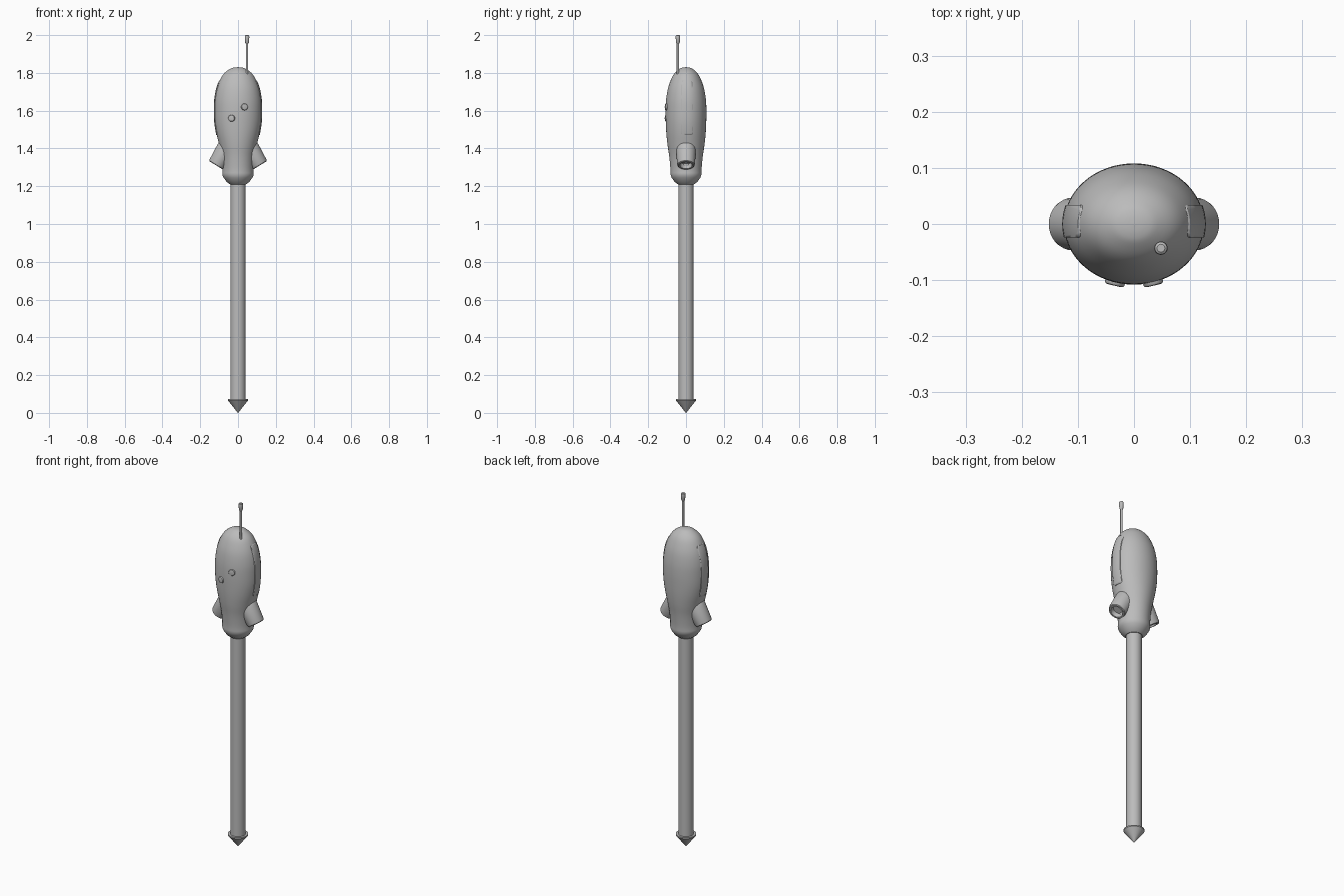
import bpy, bmesh, math
from mathutils import Matrix, Vector

if "Cube" in bpy.data.objects:
    bpy.data.objects.remove(bpy.data.objects["Cube"], do_unlink=True)

grey = bpy.data.materials.new("plain grey")
grey.use_nodes = True
grey.diffuse_color = (0.5, 0.5, 0.5, 1)
grey.node_tree.nodes["Principled BSDF"].inputs["Base Color"].default_value = (0.5, 0.5, 0.5, 1)


def finish(name, bm, angle=35):
    bmesh.ops.recalc_face_normals(bm, faces=bm.faces)
    mesh = bpy.data.meshes.new(name)
    bm.to_mesh(mesh)
    bm.free()
    mesh.materials.append(grey)
    ob = bpy.data.objects.new(name, mesh)
    bpy.context.collection.objects.link(ob)
    bpy.ops.object.select_all(action='DESELECT')
    ob.select_set(True)
    bpy.context.view_layer.objects.active = ob
    bpy.ops.object.shade_smooth_by_angle(angle=math.radians(angle))
    return ob


def refine(points, steps):
    """Catmull-Rom smoothing of a profile."""
    pts = [Vector(p) for p in points]
    out = []
    for i in range(len(pts) - 1):
        a, b, c, d = pts[max(i - 1, 0)], pts[i], pts[i + 1], pts[min(i + 2, len(pts) - 1)]
        for s in range(steps):
            t = s / steps
            out.append(0.5 * (2 * b + (c - a) * t + (2 * a - 5 * b + 4 * c - d) * t * t
                              + (3 * b - a - 3 * c + d) * t ** 3))
    return out + [pts[-1]]


def loft(name, rings, segs=32, matrix=Matrix(), grow=0.0):
    """Stack elliptical rings (rx, ry, z) and cap both ends."""
    bm = bmesh.new()
    loops = []
    for rx, ry, z in rings:
        loops.append([bm.verts.new(((rx + grow) * math.cos(k * math.tau / segs),
                                    (ry + grow) * math.sin(k * math.tau / segs), z))
                      for k in range(segs)])
    for a, b in zip(loops, loops[1:]):
        for k in range(segs):
            n = (k + 1) % segs
            bm.faces.new((a[k], a[n], b[n], b[k]))
    bm.faces.new(loops[0])
    bm.faces.new(loops[-1])
    bm.transform(matrix)
    return finish(name, bm)


def turned(name, profile, segs=32, matrix=Matrix()):
    return loft(name, [(r, r, z) for r, z in profile], segs, matrix)


# Body: smooth upper shell, then a crisp chamfered collar
shell = refine([(0.083, 0.082, 1.265), (0.082, 0.083, 1.30), (0.087, 0.089, 1.36),
                (0.100, 0.098, 1.42), (0.114, 0.104, 1.48), (0.123, 0.107, 1.54),
                (0.125, 0.108, 1.60), (0.123, 0.105, 1.66), (0.112, 0.095, 1.72),
                (0.092, 0.077, 1.77), (0.071, 0.059, 1.80), (0.042, 0.035, 1.821),
                (0.022, 0.018, 1.828), (0.001, 0.001, 1.83)], 4)
collar = [Vector(p) for p in ((0.043, 0.043, 1.21), (0.060, 0.060, 1.223),
                              (0.076, 0.076, 1.245), (0.081, 0.080, 1.255))]
loft("body", collar + shell, 64)

# Pole and its pointed foot
turned("pole", [(0.04, 0.06), (0.04, 1.225)])
turned("ground_spike", [(0.001, 0), (0.053, 0.066), (0.053, 0.073)])

# Antenna
place = Matrix.Translation((0.048, -0.043, 0))
turned("antenna_rod", [(0.006, 1.77), (0.006, 1.965)], 16, place)
turned("antenna_tip", [(0.006, 1.954), (0.010, 1.960), (0.012, 1.990),
                       (0.011, 1.997), (0.007, 2.0)], 20, place)

# Round buttons on the front
for name, x, z in (("left_button", 0.034, 1.62), ("right_button", -0.034, 1.56)):
    y = -0.108 * math.sqrt(1 - (x / 0.125) ** 2)
    aim = Vector((x / 0.125 ** 2, y / 0.108 ** 2, 0)).to_track_quat('Z', 'Y').to_matrix().to_4x4()
    turned(name, [(0.018, -0.015), (0.018, 0.002), (0.016, 0.005), (0.012, 0.006)], 24,
           Matrix.Translation((x, y, z)) @ aim)

for side, word in ((1, "left"), (-1, "right")):
    # Hollow pod, angled down and outward
    aim = Vector((side * 0.52, 0, -0.85)).to_track_quat('Z', 'Y').to_matrix().to_4x4()
    turned(word + "_pod", [(0.015, -0.150), (0.035, -0.145), (0.047, -0.132), (0.052, -0.115),
                           (0.052, -0.09), (0.047, -0.01), (0.045, -0.003), (0.041, 0.0),
                           (0.033, 0.0), (0.031, -0.004), (0.029, -0.025)], 32,
           Matrix.Translation((side * 0.115, 0, 1.310)) @ aim)

    # Raised side panel that follows the shell, with rounded corners
    panel = loft(word + "_side_panel", shell, 64, grow=0.003)
    bm = bmesh.new()
    bmesh.ops.create_cube(bm, size=1, matrix=Matrix.Translation((side * 0.13, 0.005, 1.615))
                          @ Matrix.Diagonal((0.14, 0.058, 0.29, 1)))
    edges = [e for e in bm.edges if abs(e.verts[0].co.x - e.verts[1].co.x) > 0.1]
    bmesh.ops.bevel(bm, geom=edges, offset=0.012, segments=4, profile=0.5, affect='EDGES')
    cutter = finish("panel_cutter", bm)
    cutter.hide_render = True
    bpy.context.view_layer.objects.active = panel
    mod = panel.modifiers.new("trim", 'BOOLEAN')
    mod.operation = 'INTERSECT'
    mod.solver = 'EXACT'
    mod.object = cutter
    bpy.ops.object.modifier_apply(modifier=mod.name)
    bpy.data.objects.remove(cutter, do_unlink=True)
